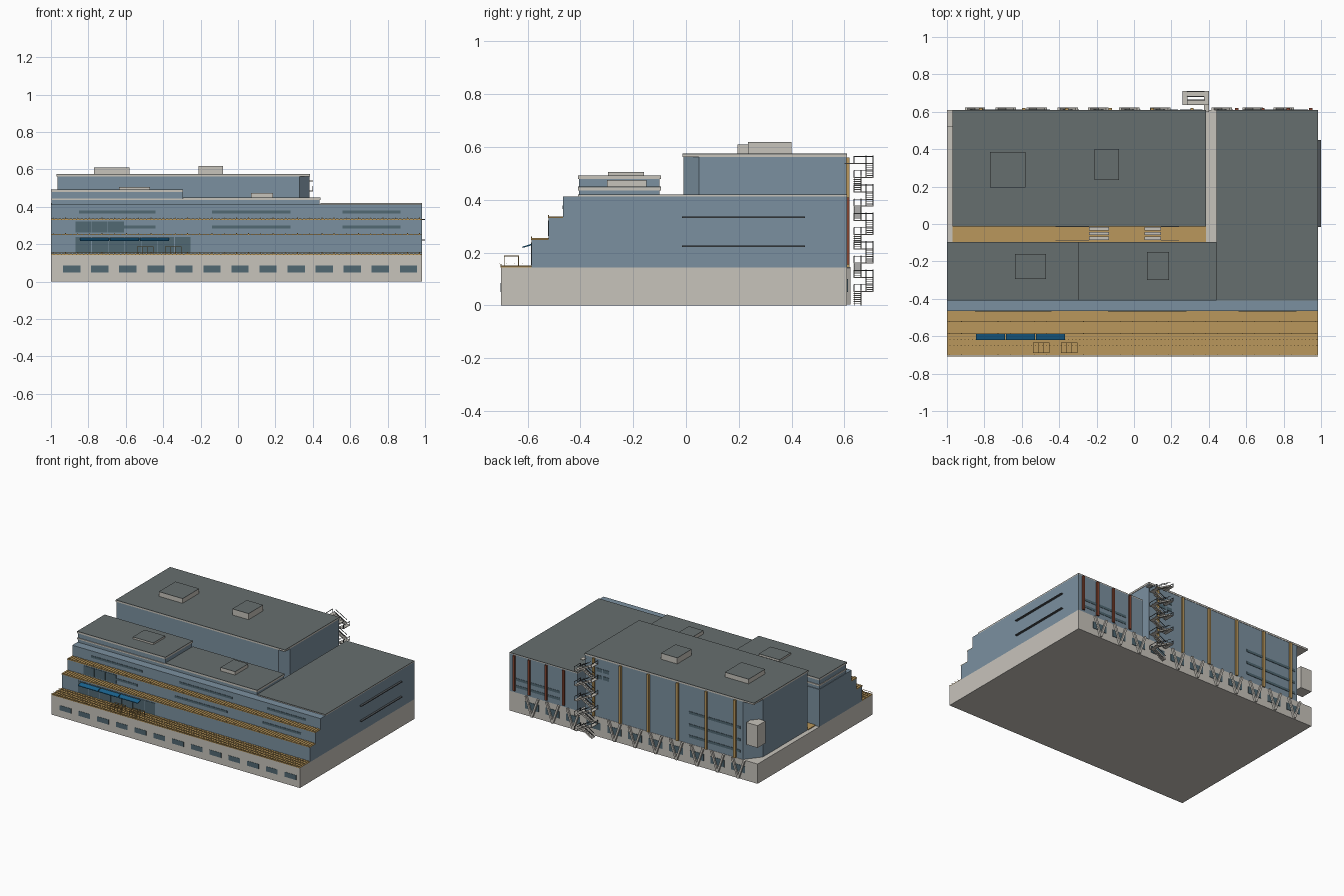
import bpy, bmesh, math
from mathutils import Matrix, Vector

if "Cube" in bpy.data.objects:
    bpy.data.objects.remove(bpy.data.objects["Cube"])


def material(name, r, g, b):
    m = bpy.data.materials.new(name)
    m.diffuse_color = (*[(c / 255) ** 2.2 for c in (r, g, b)], 1)
    m.use_nodes = True
    m.node_tree.nodes["Principled BSDF"].inputs["Base Color"].default_value = m.diffuse_color
    return m


CONCRETE = material("concrete", 198, 194, 186)
CLADDING = material("cladding", 122, 143, 158)
ROOF = material("roofing", 102, 110, 110)
TIMBER = material("timber", 184, 150, 92)
GLASS = material("glass", 82, 104, 114)
AWNING = material("awning", 32, 98, 140)
RUST = material("rust", 130, 70, 52)
DARK = material("dark_metal", 80, 84, 88)


def finish(name, bm, mat):
    bmesh.ops.recalc_face_normals(bm, faces=bm.faces)
    me = bpy.data.meshes.new(name)
    bm.to_mesh(me)
    bm.free()
    me.materials.append(mat)
    ob = bpy.data.objects.new(name, me)
    bpy.context.collection.objects.link(ob)
    return ob


def add_box(bm, x0, x1, y0, y1, z0, z1):
    mat = Matrix.Translation(((x0 + x1) / 2, (y0 + y1) / 2, (z0 + z1) / 2))
    bmesh.ops.create_cube(bm, size=1, matrix=mat @ Matrix.Diagonal((x1 - x0, y1 - y0, z1 - z0, 1)))


def boxes(name, items, mat):
    bm = bmesh.new()
    for b in items:
        add_box(bm, *b)
    return finish(name, bm, mat)


def add_beam(bm, a, b, w, d):
    """Rectangular bar from a to b lying in an xz plane: w in-plane, d along y."""
    a, b = Vector(a), Vector(b)
    v = b - a
    rot = Matrix.Rotation(-math.atan2(v.z, v.x), 4, 'Y')
    bmesh.ops.create_cube(bm, size=1, matrix=Matrix.Translation((a + b) / 2) @ rot
                          @ Matrix.Diagonal((v.length, d, w, 1)))


def prism(name, pts, vec, mat):
    bm = bmesh.new()
    f = bm.faces.new([bm.verts.new(p) for p in pts])
    ext = bmesh.ops.extrude_face_region(bm, geom=[f])
    bmesh.ops.translate(bm, vec=vec, verts=[v for v in ext["geom"] if isinstance(v, bmesh.types.BMVert)])
    return finish(name, bm, mat)


L, R, BACK, BASE = -1.0, 0.985, 0.61, 0.143

# Concrete plinth with window strips front and back
boxes("plinth", [(L, R, -0.70, BACK, 0, BASE)], CONCRETE)
boxes("plinth_front_windows", [(-0.935 + i * 0.15, -0.843 + i * 0.15, -0.702, -0.69, 0.05, 0.085)
                               for i in range(13)], GLASS)
boxes("plinth_back_windows", [(-0.90 + i * 0.165, -0.79 + i * 0.165, 0.60, 0.613, 0.05, 0.10)
                              for i in range(11)], GLASS)

# Stepped front block, right wing and rear block
steps = [(-0.585, BASE), (-0.585, 0.248), (-0.52, 0.248), (-0.52, 0.33), (-0.465, 0.33),
         (-0.465, 0.412), (-0.095, 0.412), (-0.095, BASE)]
prism("terraced_block", [(L, y, z) for y, z in steps], (R - L, 0, 0), CLADDING)
boxes("right_wing", [(0.44, R, -0.095, BACK, BASE, 0.412)], CLADDING)
plan = [(-0.965, -0.01), (0.33, -0.01), (0.382, 0.05), (0.382, 0.608), (-0.88, 0.608), (-0.965, 0.50)]
prism("rear_block", [(x, y, BASE) for x, y in plan], (0, 0, 0.42), CLADDING)
boxes("upper_storey", [(L + 0.003, -0.298, -0.405, -0.10, 0.41, 0.48),
                       (-0.30, 0.437, -0.405, -0.10, 0.41, 0.44)], CLADDING)

# Flat roofs: pale edge with dark surface on top
roofs = [("rear_roof", -0.97, 0.385, -0.013, BACK, 0.562, 0.575),
         ("upper_left_roof", L, -0.295, -0.41, -0.095, 0.478, 0.492),
         ("upper_middle_roof", -0.295, 0.44, -0.41, -0.095, 0.435, 0.45),
         ("right_wing_roof", 0.44, R, -0.41, BACK, 0.41, 0.42)]
for name, x0, x1, y0, y1, z0, z1 in roofs:
    boxes(name + "_edge", [(x0, x1, y0, y1, z0, z1 - 0.003)], CONCRETE)
    boxes(name + "_surface", [(x0, x1, y0, y1, z1 - 0.003, z1)], ROOF)
boxes("upper_storey_band", [(L, -0.295, -0.41, -0.095, 0.435, 0.445)], CONCRETE)

# Rooftop plant boxes
units = [(-0.77, -0.58, 0.195, 0.385, 0.57, 0.607), (-0.21, -0.08, 0.235, 0.40, 0.57, 0.617),
         (-0.635, -0.47, -0.295, -0.16, 0.485, 0.503), (0.07, 0.187, -0.30, -0.15, 0.445, 0.473)]
boxes("rooftop_units", units, CONCRETE)
boxes("rooftop_unit_lids", [(a, b, c, d, f, f + 0.002) for a, b, c, d, e, f in units], ROOF)

# Timber terraces: base board, cross planks and little edge posts
decks = [("lower", -0.702, -0.585, BASE), ("middle", -0.588, -0.52, 0.248), ("top", -0.523, -0.465, 0.33)]
for name, y0, y1, z in decks:
    boxes(name + "_deck", [(L, R, y0, y1, z, z + 0.004)], TIMBER)
    boxes(name + "_deck_planks", [(L + i * 0.0198, L + i * 0.0198 + 0.014, y0, y1, z + 0.004, z + 0.007)
                                  for i in range(100)], TIMBER)
    boxes(name + "_deck_posts", [(L + 0.01 + i * 0.0653, L + 0.014 + i * 0.0653, y0, y0 + 0.004, z, z + 0.013)
                                 for i in range(31)], TIMBER)
boxes("deck_rails", [(L, R, y, y + 0.002, 0.156, 0.158) for y in (-0.708, -0.68, -0.65, -0.62)], TIMBER)
boxes("courtyard_deck", [(-0.97, 0.385, -0.095, -0.01, BASE, BASE + 0.006)], TIMBER)

# Open frames standing on the lower deck
frames = []
for x0 in (-0.54, -0.39):
    for x in (x0, x0 + 0.03, x0 + 0.055, x0 + 0.085):
        frames += [(x, x + 0.003, -0.69, -0.687, 0.147, 0.188), (x, x + 0.003, -0.636, -0.633, 0.147, 0.188),
                   (x, x + 0.003, -0.69, -0.633, 0.185, 0.188)]
    frames += [(x0, x0 + 0.088, y, y + 0.003, 0.185, 0.188) for y in (-0.69, -0.636)]
boxes("deck_frames", frames, TIMBER)

# Front glazing: slit windows and large panes
slits = [(-0.85, -0.44, -0.468, -0.46, 0.364, 0.379)]
for y, z in ((-0.468, 0.364), (-0.523, 0.285)):
    slits += [(a, b, y, y + 0.01, z, z + 0.015) for a, b in ((-0.14, 0.28), (0.56, 0.87))]
slits.append((-0.61, -0.44, -0.523, -0.513, 0.285, 0.30))
boxes("front_slit_windows", slits, GLASS)
boxes("front_large_panes", [(-0.87 + i * 0.088, -0.785 + i * 0.088, -0.523, -0.515, 0.262, 0.322)
                            for i in range(3)]
      + [(-0.87 + i * 0.0887, -0.785 + i * 0.0887, -0.588, -0.58, 0.153, 0.238) for i in range(7)], GLASS)
for i in range(3):
    x = -0.845 + i * 0.161
    prism("awning", [(x, -0.583, 0.234), (x, -0.62, 0.222), (x, -0.62, 0.217), (x, -0.583, 0.228)],
          (0.155, 0, 0), AWNING)

# Right side shelves over slit windows
boxes("side_shelves", [(R - 0.01, 1.0, -0.015, 0.45, z, z + 0.006) for z in (0.22, 0.33)], DARK)

# Rear facade: coloured fins and windows
boxes("timber_fins", [(x - 0.009, x + 0.009, 0.60, 0.62, BASE, 0.56)
                      for x in (0.31, 0.097, -0.127, -0.36, -0.59, -0.82)], TIMBER)
boxes("rust_fins", [(x - 0.009, x + 0.009, 0.60, 0.62, 0.155, 0.408)
                    for x in (0.945, 0.825, 0.69, 0.55)], RUST)
boxes("rear_windows", [(-0.86, -0.45, 0.60, 0.611, z, z + 0.018) for z in (0.19, 0.27, 0.36)]
      + [(x, x + 0.045, 0.60, 0.611, z, z + 0.025) for x in (0.19, 0.245) for z in (0.42, 0.47)]
      + [(0.58, 0.93, 0.60, 0.612, z, z + 0.018) for z in (0.18, 0.23)], GLASS)
boxes("corner_bay", [(-1.0, -0.91, 0.52, BACK, 0.26, 0.42)], CONCRETE)

# V-shaped struts along the rear plinth
bm = bmesh.new()
for i in range(11):
    x = -0.85 + i * 0.165
    if 0.24 < x < 0.35:
        continue
    for s in (-1, 1):
        add_beam(bm, (x, 0.617, 0.005), (x + s * 0.048, 0.617, BASE), 0.014, 0.014)
finish("v_struts", bm, CONCRETE)

# Outdoor zigzag stair: ten flights in two lanes
bm, rails = bmesh.new(), bmesh.new()
rise, xa, xb = 0.054, 0.285, 0.375
for k in range(10):
    y0, y1 = ((0.635, 0.665), (0.68, 0.71))[k % 2]
    p, q = (xa, xb) if k % 2 == 0 else (xb, xa)
    z = k * rise
    for y in (y0 + 0.002, y1 - 0.002):
        add_beam(bm, (p, y, z + 0.004), (q, y, z + rise), 0.011, 0.003)
        add_beam(rails, (p, y, z + 0.03), (q, y, z + rise + 0.026), 0.003, 0.003)
    for i in range(7):
        x = p + (q - p) * (i + 0.5) / 7
        zt = z + rise * (i + 1) / 7
        add_box(bm, x - 0.007, x + 0.007, y0, y1, zt - 0.003, zt)
    e0, e1 = (q, q + 0.025) if q > p else (q - 0.025, q)
    add_box(bm, e0, e1, 0.635, 0.71, z + rise - 0.004, z + rise)
    xr = e1 - 0.003 if q > p else e0
    add_box(rails, xr, xr + 0.003, 0.635, 0.71, z + rise + 0.022, z + rise + 0.025)
    for y in (0.635, 0.707):
        add_box(rails, xr, xr + 0.003, y, y + 0.003, z + rise, z + rise + 0.025)
finish("outdoor_stair", bm, CONCRETE)
finish("stair_handrails", rails, DARK)
boxes("stair_bridge", [(0.375, 0.40, 0.60, 0.64, 0.535, 0.54)], CONCRETE)

# Stepped links across the narrow courtyard
boxes("courtyard_links", [(x, x + w, -0.085 + i * 0.025, -0.067 + i * 0.025, 0.27 + i * 0.02, 0.28 + i * 0.02)
                          for x, w in ((-0.24, 0.105), (0.055, 0.09)) for i in range(3)], CONCRETE)
boxes("courtyard_rails", [(a, b, y, y + 0.004, 0.27, 0.30) for a, b in ((-0.42, -0.24), (0.145, 0.24))
                          for y in (-0.092, -0.017)], CONCRETE)
